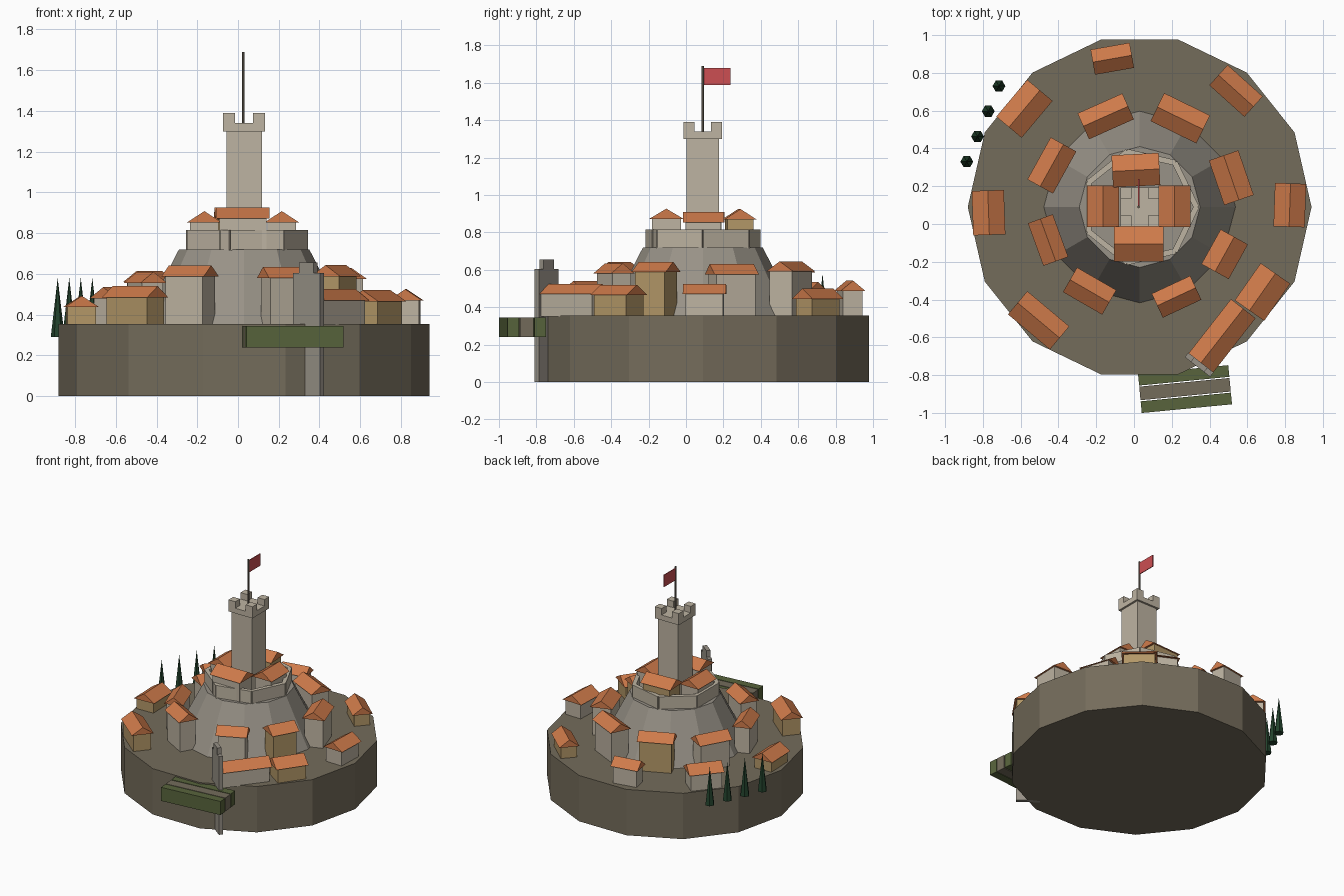
import bpy
import bmesh
from math import radians, cos, sin, pi
from mathutils import Matrix, Vector

default_cube = bpy.data.objects.get("Cube")
if default_cube:
    bpy.data.objects.remove(default_cube, do_unlink=True)

CENTRE_X, CENTRE_Y = 0.03, 0.09
GROUND = 0.355
TERRACE = 0.72


def make_material(name, red, green, blue):
    """Flat material from display colour values."""
    linear = [((c / 255 + 0.055) / 1.055) ** 2.4 for c in (red, green, blue)] + [1.0]
    material = bpy.data.materials.new(name)
    material.use_nodes = True
    material.diffuse_color = linear
    material.node_tree.nodes["Principled BSDF"].inputs["Base Color"].default_value = linear
    return material


earth = make_material("brown earth", 116, 108, 91)
rock = make_material("grey rock", 152, 146, 135)
stone = make_material("pale stone", 190, 180, 162)
plaster = make_material("tan plaster", 180, 152, 104)
tile = make_material("orange roof tile", 206, 122, 74)
hedge = make_material("hedge green", 88, 100, 60)
cypress = make_material("dark cypress green", 34, 66, 44)
cloth = make_material("red cloth", 204, 78, 82)
wood = make_material("weathered wood", 105, 98, 86)


def finish(name, bm, material):
    bmesh.ops.recalc_face_normals(bm, faces=bm.faces)
    mesh = bpy.data.meshes.new(name)
    bm.to_mesh(mesh)
    bm.free()
    mesh.materials.append(material)
    obj = bpy.data.objects.new(name, mesh)
    bpy.context.collection.objects.link(obj)
    return obj


def add_box(name, material, x, y, size_x, size_y, bottom, top, turn=0):
    bm = bmesh.new()
    place = (Matrix.Translation((x, y, (bottom + top) / 2))
             @ Matrix.Rotation(radians(turn), 4, "Z")
             @ Matrix.Diagonal((size_x, size_y, top - bottom, 1)))
    bmesh.ops.create_cube(bm, size=1, matrix=place)
    return finish(name, bm, material)


def add_cone(name, material, x, y, low, high, bottom, top, sides, turn=0):
    bm = bmesh.new()
    place = (Matrix.Translation((x, y, (bottom + top) / 2))
             @ Matrix.Rotation(radians(turn), 4, "Z"))
    bmesh.ops.create_cone(bm, cap_ends=True, segments=sides, radius1=low,
                          radius2=high, depth=top - bottom, matrix=place)
    return finish(name, bm, material)


def add_roof(name, x, y, length, width, eave, peak, turn):
    """Triangular prism with the ridge along its length."""
    bm = bmesh.new()
    ends = []
    for end in (-length / 2, length / 2):
        ends.append([bm.verts.new((end, -width / 2, eave)),
                     bm.verts.new((end, width / 2, eave)),
                     bm.verts.new((end, 0, peak))])
    for ring in ends:
        bm.faces.new(ring)
    for i in range(3):
        j = (i + 1) % 3
        bm.faces.new((ends[0][i], ends[0][j], ends[1][j], ends[1][i]))
    bm.transform(Matrix.Translation((x, y, 0)) @ Matrix.Rotation(radians(turn), 4, "Z"))
    return finish(name, bm, tile)


def add_house(name, wall, x, y, turn, length, width, eave, base):
    lap = 0.03
    add_box(name + "_walls", wall, x, y, length - lap, width - lap, base, eave, turn)
    add_roof(name + "_roof", x, y, length, width, eave, eave + 0.055, turn)


# Earth platform and the rock mound; both have a corner facing the front
add_cone("earth_platform", earth, CENTRE_X, CENTRE_Y, 0.91, 0.91, 0, GROUND, 14, 360 / 28)
add_cone("rock_mound", rock, CENTRE_X, CENTRE_Y, 0.51, 0.32, GROUND - 0.005, TERRACE, 12)

# Curtain wall of seven straight lengths
SIDES = 7
for i in range(SIDES):
    angle = (i + 0.5) * 2 * pi / SIDES
    add_box(f"curtain_wall_{i + 1}", stone,
            CENTRE_X + 0.27 * cos(angle), CENTRE_Y + 0.27 * sin(angle),
            0.03, 0.265, TERRACE - 0.005, 0.815, angle * 180 / pi)

# Keep with four corner merlons
add_box("keep_tower", stone, CENTRE_X, CENTRE_Y, 0.175, 0.175, TERRACE, 1.3)
add_box("keep_crown", stone, CENTRE_X, CENTRE_Y, 0.205, 0.205, 1.3, 1.34)
for side_x in (-1, 1):
    for side_y in (-1, 1):
        add_box("keep_merlon", stone, CENTRE_X + side_x * 0.0735,
                CENTRE_Y + side_y * 0.0735, 0.058, 0.058, 1.34, 1.39)

# Flag
add_cone("flag_pole", wood, 0.025, CENTRE_Y, 0.007, 0.007, 1.34, 1.69, 6)
add_box("flag", cloth, 0.025, 0.165, 0.006, 0.145, 1.587, 1.68)

# Houses: x, y, turn, length, width, eave height
castle_houses = {
    "north_hall": (plaster, 0.01, 0.285, 3, 0.25, 0.17, 0.87),
    "south_hall": (stone, 0.025, -0.105, 0, 0.26, 0.185, 0.872),
    "west_hall": (stone, -0.165, 0.095, 90, 0.22, 0.17, 0.853),
    "east_hall": (stone, 0.215, 0.093, 90, 0.22, 0.17, 0.853),
}
hill_houses = {
    "hill_house_north_west": (plaster, -0.15, 0.57, 24, 0.26, 0.15, 0.585),
    "hill_house_north_east": (stone, 0.245, 0.56, -26, 0.27, 0.165, 0.59),
    "hill_house_east_north": (stone, 0.515, 0.245, -71, 0.25, 0.165, 0.575),
    "hill_house_east_south": (plaster, 0.48, -0.16, 61, 0.21, 0.165, 0.588),
    "hill_house_south_east": (stone, 0.225, -0.385, 25, 0.225, 0.14, 0.58),
    "hill_house_south_west": (stone, -0.235, -0.355, -30, 0.24, 0.15, 0.587),
    "hill_house_west_south": (stone, -0.455, -0.085, -70, 0.24, 0.14, 0.555),
    "hill_house_west_north": (stone, -0.435, 0.31, 61, 0.255, 0.155, 0.56),
}
outer_houses = {
    "outer_house_north": (stone, -0.115, 0.875, 10, 0.21, 0.135, 0.487),
    "outer_house_north_east": (plaster, 0.54, 0.705, -42, 0.25, 0.145, 0.445),
    "outer_house_east": (stone, 0.825, 0.1, 88, 0.23, 0.165, 0.47),
    "outer_house_south_east": (plaster, 0.68, -0.36, 55, 0.24, 0.19, 0.465),
    "gate_house": (stone, 0.46, -0.6, 52, 0.385, 0.165, 0.47),
    "outer_house_south_west": (plaster, -0.505, -0.51, -40, 0.29, 0.16, 0.485),
    "outer_house_west": (plaster, -0.77, 0.06, 92, 0.235, 0.17, 0.437),
    "outer_house_north_west": (stone, -0.58, 0.61, 50, 0.255, 0.175, 0.48),
}
for houses, base in ((castle_houses, TERRACE), (hill_houses, GROUND - 0.005),
                     (outer_houses, GROUND - 0.005)):
    for name, values in houses.items():
        add_house(name, *values, base)

# Gate wall closing the end of the gate house
add_box("gate_wall", rock, 0.345, -0.745, 0.03, 0.17, 0, 0.605, 52)
add_box("gate_merlon", rock, 0.345, -0.745, 0.03, 0.09, 0.605, 0.655, 52)

# Approach road between two hedges
across = Matrix.Rotation(radians(5.5), 3, "Z") @ Vector((0, 1, 0))
for name, material, offset, width in (("front_hedge", hedge, -0.073, 0.062),
                                      ("road", earth, 0, 0.072),
                                      ("back_hedge", hedge, 0.073, 0.062)):
    add_box(name, material, 0.27 + across.x * offset, -0.874 + across.y * offset,
            0.48, width, 0.24, 0.345, 5.5)

# Row of cypress trees beside the platform
for i in range(4):
    step = i / 3
    add_cone(f"cypress_{i + 1}", cypress, -0.715 - 0.17 * step, 0.73 - 0.4 * step,
             0.034, 0, 0.29, 0.58, 6, 30)
